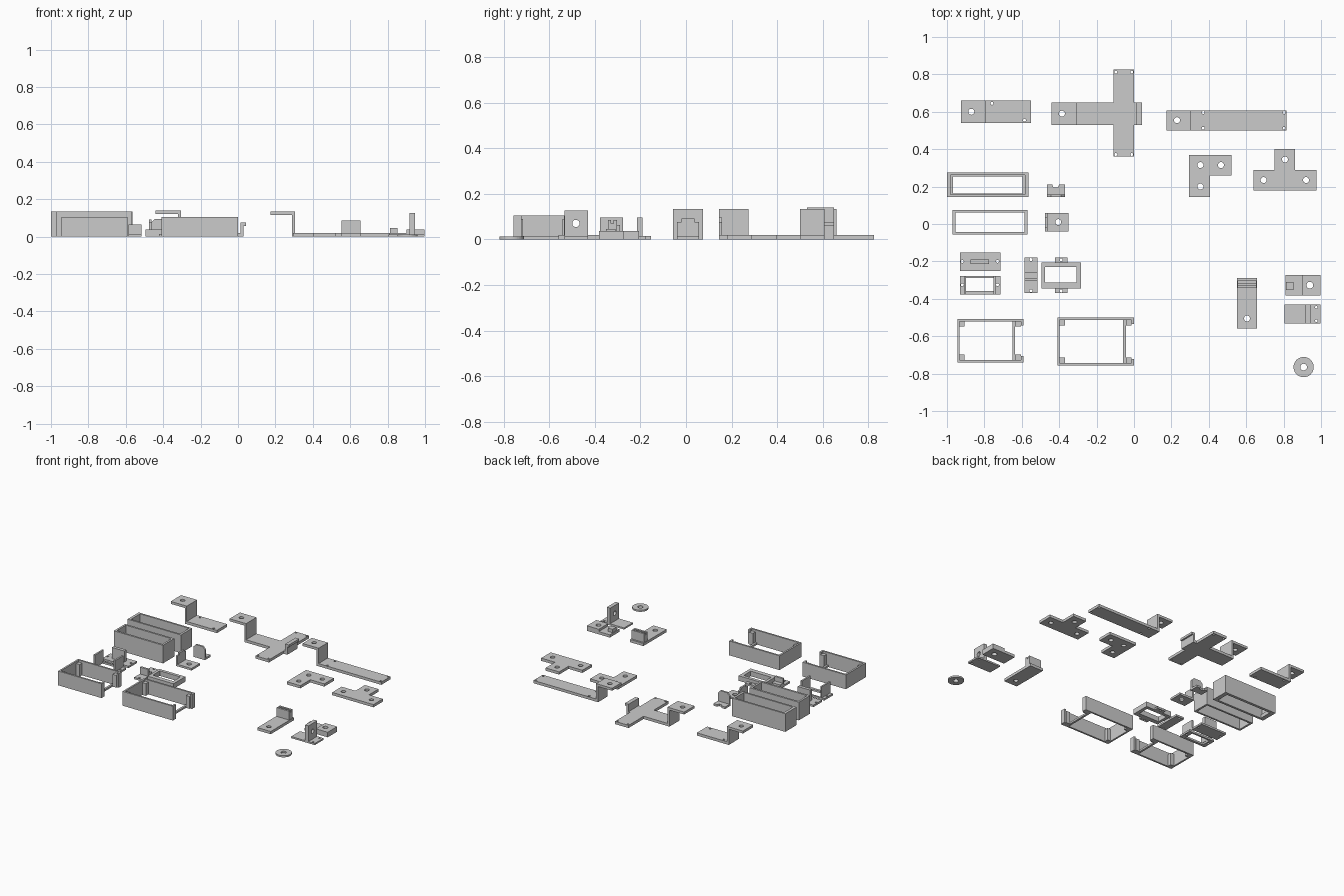
import bpy, bmesh, math
from mathutils import Matrix

# Profile plane -> world: Z extrudes up, X extrudes along x (profile y,z), Y along y (profile x,z)
AXES = {'Z': Matrix.Identity(4),
        'X': Matrix(((0, 0, 1, 0), (1, 0, 0, 0), (0, 1, 0, 0), (0, 0, 0, 1))),
        'Y': Matrix(((1, 0, 0, 0), (0, 0, 1, 0), (0, 1, 0, 0), (0, 0, 0, 1)))}


def rect(x0, x1, y0, y1):
    return [(x0, y0), (x1, y0), (x1, y1), (x0, y1)]


def circle(x, y, r=0.016, n=24):
    return [(x + r * math.cos(2 * math.pi * i / n), y + r * math.sin(2 * math.pi * i / n)) for i in range(n)]


def slab(outline, a, b, holes=(), axis='Z'):
    """Extrude an outline with holes from a to b along an axis."""
    return (outline, a, b, holes, axis)


def box(x0, x1, y0, y1, z0, z1):
    return slab(rect(x0, x1, y0, y1), z0, z1)


def part(name, *bodies):
    """One object made of several extruded profiles."""
    bm = bmesh.new()
    for outline, a, b, holes, axis in bodies:
        cu = bpy.data.curves.new("profile", 'CURVE')
        cu.dimensions, cu.fill_mode, cu.extrude = '2D', 'BOTH', (b - a) / 2
        for loop in [outline, *holes]:
            sp = cu.splines.new('POLY')
            sp.points.add(len(loop) - 1)
            for p, (u, v) in zip(sp.points, loop):
                p.co = (u, v, 0, 1)
            sp.use_cyclic_u = True
        tmp = bpy.data.objects.new("profile", cu)
        bpy.context.scene.collection.objects.link(tmp)
        bpy.context.view_layer.update()
        dg = bpy.context.evaluated_depsgraph_get()
        me = bpy.data.meshes.new_from_object(tmp.evaluated_get(dg))
        me.transform(AXES[axis] @ Matrix.Translation((0, 0, (a + b) / 2)))
        bm.from_mesh(me)
        bpy.data.objects.remove(tmp)
        bpy.data.curves.remove(cu)
        bpy.data.meshes.remove(me)
        new = bm.verts[:]
        bmesh.ops.remove_doubles(bm, verts=new, dist=1e-5)
    bmesh.ops.recalc_face_normals(bm, faces=bm.faces[:])
    mesh = bpy.data.meshes.new(name)
    bm.to_mesh(mesh)
    bm.free()
    for p in mesh.polygons:
        p.use_smooth = False
    ob = bpy.data.objects.new(name, mesh)
    bpy.context.scene.collection.objects.link(ob)
    return ob


def step_bracket(name, x0, xf, y0, y1, top, hole, foot, foot_holes, *extra):
    """Raised tab, vertical web and a foot plate."""
    part(name,
         slab(rect(x0, xf, y0, y1), top - 0.018, top, [circle(*hole)]),
         box(xf - 0.015, xf, y0, y1, 0.02, top - 0.018),
         slab(foot, 0, 0.02, [circle(x, y, 0.008, 12) for x, y in foot_holes]), *extra)


# Row of stepped brackets at the back
step_bracket("short_bracket", -0.925, -0.795, 0.54, 0.66, 0.133, (-0.87, 0.60),
             rect(-0.81, -0.55, 0.54, 0.66), [(-0.76, 0.645), (-0.585, 0.555)])
cross = [(-0.32, 0.53), (-0.11, 0.53), (-0.11, 0.36), (0, 0.36), (0, 0.53), (0.03, 0.53),
         (0.03, 0.65), (0, 0.65), (0, 0.825), (-0.11, 0.825), (-0.11, 0.65), (-0.32, 0.65)]
step_bracket("cross_bracket", -0.44, -0.305, 0.53, 0.65, 0.139, (-0.385, 0.59), cross,
             [(x, y) for x in (-0.097, -0.012) for y in (0.372, 0.812)],
             box(0.013, 0.03, 0.53, 0.65, 0.02, 0.058), box(0.013, 0.042, 0.53, 0.65, 0.058, 0.075))
step_bracket("long_bracket", 0.175, 0.305, 0.50, 0.608, 0.133, (0.23, 0.555),
             rect(0.29, 0.815, 0.50, 0.608), [(x, y) for x in (0.37, 0.803) for y in (0.512, 0.596)])

# Flat joining plates
part("corner_plate", slab([(0.295, 0.145), (0.405, 0.145), (0.405, 0.26), (0.52, 0.26), (0.52, 0.37), (0.295, 0.37)],
                          0, 0.02, [circle(0.355, 0.315), circle(0.465, 0.315), circle(0.355, 0.2)]))
part("tee_plate", slab([(0.64, 0.18), (0.975, 0.18), (0.975, 0.29), (0.862, 0.29), (0.862, 0.4),
                        (0.752, 0.4), (0.752, 0.29), (0.64, 0.29)],
                       0, 0.02, [circle(0.693, 0.235), circle(0.92, 0.235), circle(0.807, 0.345)]))

# Two tall rectangular sleeves, the rear one with an inner ledge
part("sleeve_outer", slab(rect(-1.0, -0.565, 0.145, 0.275), 0.027, 0.133, [rect(-0.98, -0.582, 0.158, 0.262)]),
     slab(rect(-1.0, -0.565, 0.145, 0.275), 0, 0.027, [rect(-0.967, -0.595, 0.162, 0.255)]))
part("sleeve_inner", slab(rect(-0.97, -0.57, -0.057, 0.075), 0, 0.133, [rect(-0.955, -0.585, -0.043, 0.061)]))

# Small angle clips
part("notched_clip",
     slab([(-0.465, 0.145), (-0.37, 0.145), (-0.37, 0.21), (-0.4, 0.21), (-0.407, 0.195),
           (-0.43, 0.195), (-0.437, 0.21), (-0.465, 0.21)], 0, 0.015),
     slab([(-0.465, 0.015), (-0.37, 0.015), (-0.37, 0.075), (-0.39, 0.095), (-0.445, 0.095), (-0.465, 0.075)],
          0.145, 0.158, axis='Y'))
part("drilled_clip", slab(rect(-0.475, -0.35, -0.04, 0.058), 0, 0.015, [circle(-0.405, 0.01)]),
     slab([(-0.04, 0.015), (0.058, 0.015), (0.058, 0.077), (0.037, 0.077), (0.037, 0.092),
           (-0.02, 0.092), (-0.02, 0.077), (-0.04, 0.077)], -0.475, -0.462, axis='X'))

# Small mounts
part("tab_mount", slab(rect(-0.93, -0.715, -0.25, -0.153), 0, 0.014,
                       [circle(-0.918, -0.2, 0.008, 12), circle(-0.73, -0.2, 0.008, 12)]),
     box(-0.875, -0.775, -0.214, -0.19, 0.014, 0.096))
part("window_mount", slab(rect(-0.93, -0.715, -0.377, -0.277), 0, 0.014,
                          [rect(-0.9, -0.75, -0.358, -0.29), circle(-0.918, -0.325, 0.008, 12),
                           circle(-0.73, -0.325, 0.008, 12)]),
     *[box(x, x + 0.012, -0.377, -0.277, 0.014, 0.096) for x in (-0.91, -0.75)])
part("center_stop", slab(rect(-0.585, -0.517, -0.37, -0.178), 0, 0.014,
                         [circle(-0.551, -0.19, 0.008, 12), circle(-0.551, -0.357, 0.008, 12)]),
     box(-0.585, -0.517, -0.305, -0.29, 0.014, 0.064), box(-0.585, -0.517, -0.29, -0.258, 0.014, 0.03))
part("eared_frame", slab(rect(-0.495, -0.283, -0.345, -0.207), 0, 0.037, [rect(-0.475, -0.308, -0.312, -0.23)]),
     slab(rect(-0.422, -0.355, -0.207, -0.178), 0, 0.014, [circle(-0.39, -0.192, 0.008, 12)]),
     slab(rect(-0.422, -0.355, -0.37, -0.345), 0, 0.014, [circle(-0.39, -0.358, 0.008, 12)]))


def case(name, x0, x1, y0, y1, h=0.105, t=0.013):
    """Frame open on the right, with corner posts, end stubs and a low sill."""
    p = 0.035
    bodies = [slab([(x1, y0), (x1, y0 + p), (x1 - t, y0 + p), (x1 - t, y0 + t), (x0 + t, y0 + t), (x0 + t, y1 - t),
                    (x1 - t, y1 - t), (x1 - t, y1 - p), (x1, y1 - p), (x1, y1), (x0, y1), (x0, y0)], 0, h),
              box(x1 - 0.058, x1 - 0.043, y0 + t, y1 - t, 0, 0.014)]
    for ya, yb in ((y0 + t, y0 + 0.042), (y1 - 0.042, y1 - t)):
        bodies.append(box(x0 + t, x0 + 0.04, ya, yb, 0, 0.09))
        bodies.append(box(x1 - 0.043, x1 - t, ya, yb, 0, 0.09))
    part(name, *bodies)


# Open-ended cases
case("small_case", -0.945, -0.592, -0.74, -0.507)
case("large_case", -0.41, 0.0, -0.757, -0.5)

# Hinge-like brackets at the right and a washer
part("upright_foot", slab(rect(0.55, 0.658, -0.56, -0.29), 0, 0.02, [circle(0.604, -0.505)]),
     box(0.553, 0.655, -0.342, -0.328, 0.02, 0.085), box(0.553, 0.655, -0.317, -0.303, 0.02, 0.085),
     box(0.553, 0.655, -0.328, -0.317, 0.02, 0.07))
part("stepped_foot", box(0.81, 0.9, -0.382, -0.272, 0, 0.02), box(0.813, 0.853, -0.352, -0.31, 0.02, 0.045),
     slab(rect(0.9, 0.997, -0.382, -0.272), 0, 0.037, [circle(0.94, -0.327, 0.018)]))
part("drilled_upright", slab(rect(0.805, 0.997, -0.532, -0.43), 0, 0.012,
                             [circle(0.975, -0.445, 0.007, 12), circle(0.975, -0.518, 0.007, 12)]),
     slab(rect(-0.532, -0.43, 0.012, 0.127), 0.918, 0.945, [circle(-0.483, 0.07)], 'X'))
part("washer", slab(circle(0.907, -0.765, 0.054, 40), 0, 0.012, [circle(0.907, -0.765, 0.018)]))
